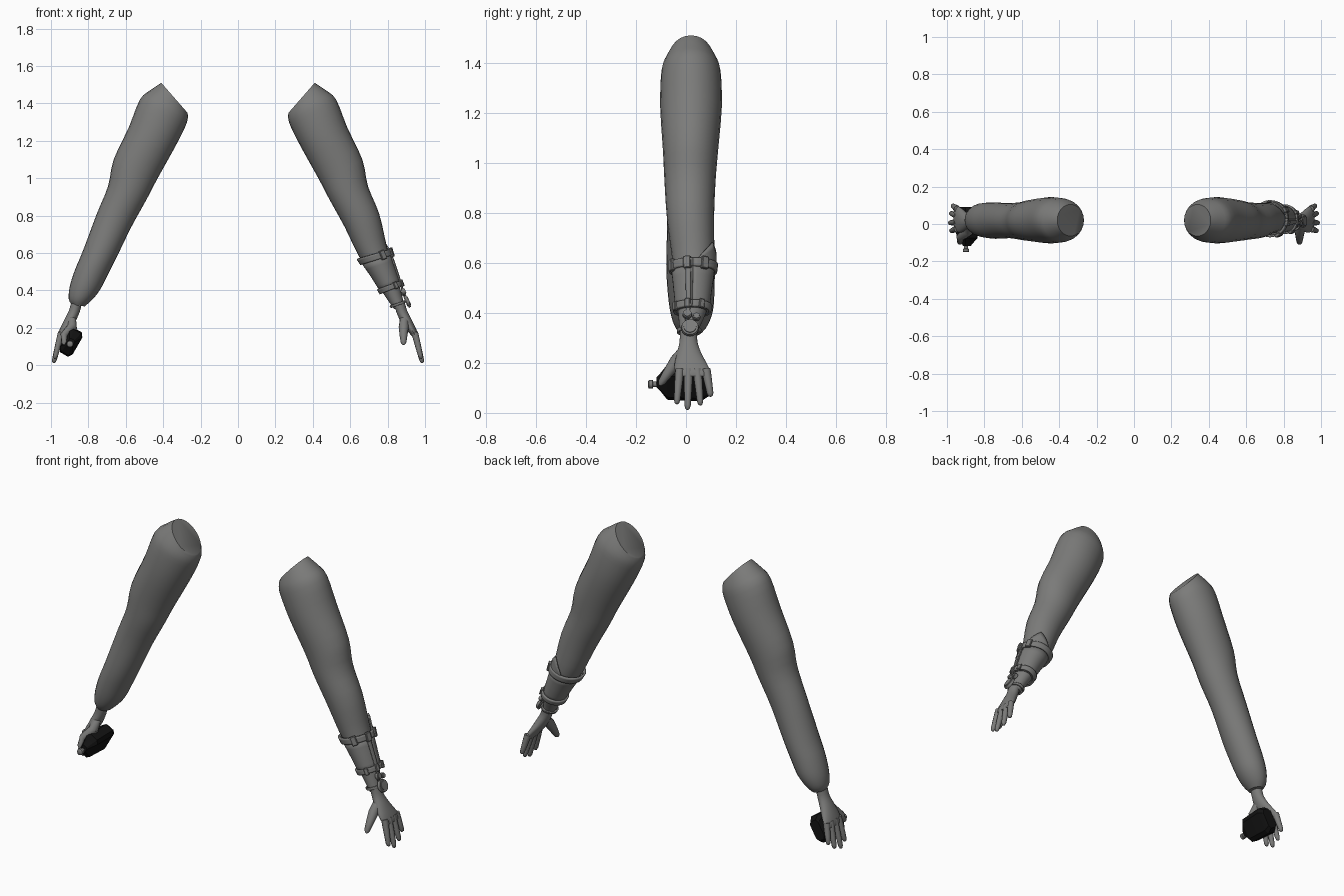
import bpy, bmesh, math
from mathutils import Vector, Matrix

cube = bpy.data.objects.get("Cube")
if cube:
    bpy.data.objects.remove(cube)


def material(name, rgb):
    m = bpy.data.materials.new(name)
    m.use_nodes = True
    m.diffuse_color = (*rgb, 1)
    m.node_tree.nodes["Principled BSDF"].inputs["Base Color"].default_value = (*rgb, 1)
    return m


GRAY = material("cloth_gray", (0.2, 0.2, 0.195))
BLACK = material("flask_black", (0.006, 0.006, 0.006))


def finish(name, bm, mat, side=1, angle=40):
    """Turn a bmesh into a shaded object; side -1 puts it on the right arm."""
    for v in bm.verts:
        v.co.x *= side
    bmesh.ops.recalc_face_normals(bm, faces=bm.faces)
    mesh = bpy.data.meshes.new(name)
    bm.to_mesh(mesh)
    bm.free()
    mesh.materials.append(mat)
    obj = bpy.data.objects.new(name, mesh)
    bpy.context.collection.objects.link(obj)
    bpy.ops.object.select_all(action="DESELECT")
    obj.select_set(True)
    bpy.context.view_layer.objects.active = obj
    bpy.ops.object.shade_smooth_by_angle(angle=math.radians(angle))
    return obj


def loft(name, rings, mat, side=1, closed=True, caps=True, angle=40):
    bm = bmesh.new()
    rows = [[bm.verts.new(p) for p in ring] for ring in rings]
    n = len(rows[0])
    for a, b in zip(rows, rows[1:]):
        for i in range(n if closed else n - 1):
            j = (i + 1) % n
            bm.faces.new((a[i], a[j], b[j], b[i]))
    if caps:
        bm.faces.new(rows[0])
        bm.faces.new(rows[-1])
    return finish(name, bm, mat, side, angle)


def sample(stations, t):
    """Smooth interpolation between limb sections."""
    i = min(int(t), len(stations) - 2)
    f = t - i
    p = [stations[max(0, min(len(stations) - 1, i + k))] for k in (-1, 0, 1, 2)]
    return [b + 0.5 * f * (c - a + f * (2 * a - 5 * b + 4 * c - d + f * (3 * (b - c) + d - a)))
            for a, b, c, d in zip(*p)]


def limb_point(stations, t, ang, off=0.0):
    """Point on an oval section given by outer edge, inner edge, y centre, y half."""
    ox, oz, ix, iz, yc, yh = sample(stations, t)
    mid = Vector(((ox + ix) / 2, yc, (oz + iz) / 2))
    half = Vector((ox - ix, 0, oz - iz)) / 2
    half += half.normalized() * off
    return mid + half * math.cos(ang) + Vector((0, (yh + off) * math.sin(ang), 0))


def limb(name, stations, side, steps=3, sides=24):
    count = (len(stations) - 1) * steps
    rings = [[limb_point(stations, k / steps, math.tau * i / sides) for i in range(sides)]
             for k in range(count + 1)]
    return loft(name, rings, GRAY, side)


def tube(name, pts, radii, side, sides=10):
    pts = [Vector(p) for p in pts]
    rings = []
    for i, (p, r) in enumerate(zip(pts, radii)):
        d = (pts[min(i + 1, len(pts) - 1)] - pts[max(i - 1, 0)])
        q = d.to_track_quat("Z", "Y")
        rings.append([p + q @ Vector((r * math.cos(a), r * math.sin(a), 0))
                      for a in (math.tau * k / sides for k in range(sides))])
    return loft(name, rings, GRAY, side)


# Sections: outer x, outer z, inner x, inner z, y centre, y half
upper = [(.41, 1.51, .27, 1.35, .02, .085), (.47, 1.47, .268, 1.325, .02, .108),
         (.525, 1.42, .28, 1.28, .02, .12), (.585, 1.27, .335, 1.17, .02, .123),
         (.665, 1.10, .435, .99, .018, .11), (.695, .957, .487, .89, .016, .102),
         (.755, .81, .57, .74, .018, .094)]
left_arm = upper + [(.797, .63, .645, .585, .028, .082), (.83, .53, .71, .49, .027, .07),
                    (.862, .43, .77, .395, .025, .058), (.88, .36, .81, .335, .015, .042),
                    (.89, .32, .835, .30, .01, .034)]
right_arm = upper + [(.83, .61, .65, .575, .018, .097), (.872, .51, .70, .475, .02, .094),
                     (.90, .42, .74, .40, .022, .086), (.905, .355, .78, .35, .02, .068),
                     (.89, .325, .82, .315, .018, .045)]
limb("left_sleeve", left_arm, 1)
limb("right_sleeve", right_arm, -1)

# Hands
palm = [(.892, .335, .838, .315, .01, .035), (.905, .29, .85, .275, .01, .036),
        (.928, .245, .875, .225, .013, .05), (.95, .20, .905, .185, .02, .066),
        (.964, .165, .93, .155, .028, .07), (.966, .148, .942, .142, .03, .062)]
fingers = {"index": (-.025, -.037, .035), "middle": (.01, .006, .012),
           "ring": (.045, .058, .03), "little": (.08, .099, .065)}
for label, side in (("left", 1), ("right", -1)):
    limb(label + "_palm", palm, side)
    for finger, (y0, y1, z1) in fingers.items():
        base, tip = Vector((.945, y0, .175)), Vector((.99 - z1 * .3, y1, z1))
        path = [base.lerp(tip, f) for f in (0, .3, .6, .88, .97, 1)]
        tube(f"{label}_{finger}_finger", path, (.018, .017, .015, .013, .009, .003), side)
    tx = .885 if side == 1 else .93
    tube(label + "_thumb",
         [(.89, -.005, .25), (.886, -.04, .205), (tx, -.072, .16), (tx, -.098, .122), (tx, -.105, .11)],
         (.024, .027, .021, .015, .005), side)


# Bracer wrapped around the left forearm
def wrap(name, t0, t1, a0, a1, off, thick=.008, cols=32, rows=4, peak=None):
    """Thick patch over the sleeve; peak(angle) lifts its upper edge."""
    grid = []
    for r in range(rows + 1):
        line = []
        for c in range(cols + 1):
            a = a0 + (a1 - a0) * c / cols
            top = t0 - (peak(a) if peak else 0)
            line.append(limb_point(left_arm, top + (t1 - top) * r / rows, a, off))
        grid.append(line)
    obj = loft(name, grid, GRAY, closed=False, caps=False)
    solid = obj.modifiers.new("thickness", "SOLIDIFY")
    solid.thickness = thick
    solid.offset = 0
    return obj


wrap("bracer_cuff", 7.25, 9.1, 0, math.tau, .005)
wrap("bracer_flap", 7.15, 7.3, -.1, 1.75, .009, thick=.007,
     peak=lambda a: .52 * max(0, 1 - abs(a - 1.0) / .8) ** .7)
wrap("upper_strap", 7.1, 7.4, 0, math.tau, .013, thick=.012)
wrap("lower_strap", 8.8, 9.1, 0, math.tau, .013, thick=.012)
wrap("wrist_strap", 10.3, 10.6, 0, math.tau, .007)
wrap("centre_strap", 7.3, 9.9, -.35, -.1, .012, cols=3, rows=10)


# Buckles and medallions
def outward_frame(t, ang, off):
    p = limb_point(left_arm, t, ang, off)
    n = (limb_point(left_arm, t, ang, off + .05) - p).normalized()
    down = limb_point(left_arm, t + .1, ang, off) - limb_point(left_arm, t - .1, ang, off)
    x = (down - n * down.dot(n)).normalized()
    y = n.cross(x)
    return Matrix.Translation(p) @ Matrix((x, y, n)).transposed().to_4x4()


def buckle(name, t, ang, size):
    bm = bmesh.new()
    bmesh.ops.create_cube(bm, size=1, matrix=outward_frame(t, ang, .018) @ Matrix.Diagonal((*size, 1)))
    bmesh.ops.bevel(bm, geom=bm.edges[:], offset=.003, segments=1, affect="EDGES")
    finish(name, bm, GRAY, angle=25)


for k, ang in enumerate((-1.1, -.25, .5)):
    buckle(f"upper_buckle_{k + 1}", 7.25, ang, (.05, .03, .018))
    buckle(f"lower_buckle_{k + 1}", 8.95, ang, (.038, .022, .016))


def medallion(name, x, y, z, radius):
    bm = bmesh.new()
    tilt = Matrix.Translation((x, y, z)) @ Matrix.Rotation(math.radians(66), 4, "Y")
    for r, depth in ((radius, .014), (radius * .75, .022)):
        bmesh.ops.create_cone(bm, cap_ends=True, segments=20, radius1=r, radius2=r * .92,
                              depth=depth, matrix=tilt)
    finish(name, bm, GRAY)


medallion("small_medallion_front", .885, .005, .395, .019)
medallion("small_medallion_back", .885, .042, .385, .016)
medallion("large_medallion", .906, .016, .342, .036)

# Flask held against the right palm
along, across = Vector((.5, 0, .866)), Vector((.866, 0, -.5))
profile = [(-.118, .018, .016), (-.105, .03, .022), (-.075, .068, .038),
           (.06, .075, .04), (.09, .055, .03)]
rings = []
for y, h, w in profile:
    corners = ((1, .6), (.7, 1), (-.7, 1), (-1, .6), (-1, -.6), (-.7, -1), (.7, -1), (1, -.6))
    rings.append([Vector((-.893, y, .123)) + along * h * a + across * w * b for a, b in corners])
loft("flask_body", rings, BLACK, angle=20)
tube("flask_cap", [(-.898, y, .114) for y in (-.115, -.132, -.133, -.148, -.151)],
     (.011, .011, .017, .017, .013), 1, 12)
